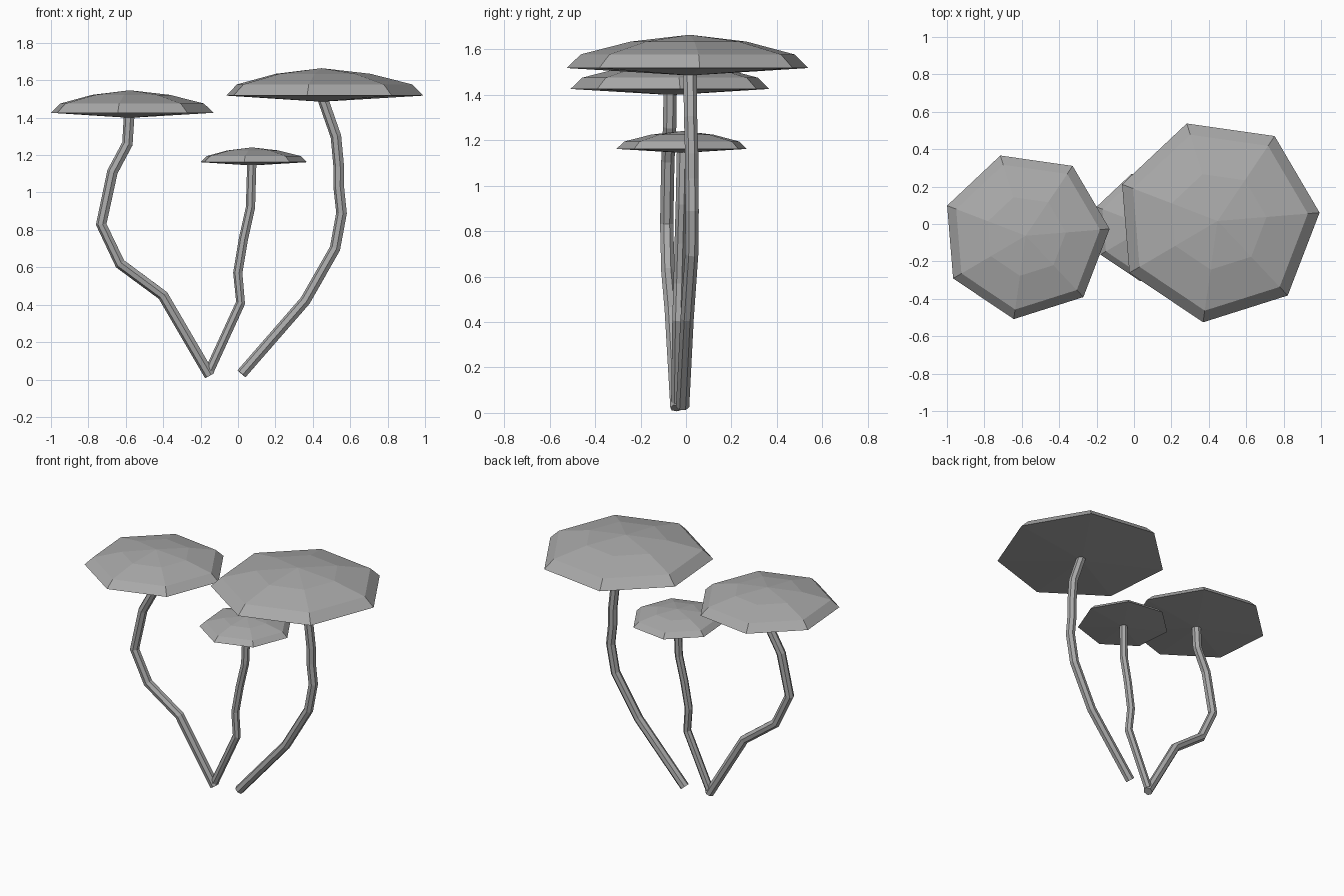
import bpy
import bmesh
from math import cos, sin, pi, radians
from mathutils import Vector

cube = bpy.data.objects.get("Cube")
if cube:
    bpy.data.objects.remove(cube, do_unlink=True)

grey = bpy.data.materials.new("plain_grey")
grey.use_nodes = True
grey.diffuse_color = (0.4, 0.4, 0.4, 1)
grey.node_tree.nodes["Principled BSDF"].inputs["Base Color"].default_value = (0.4, 0.4, 0.4, 1)

SIDES = 7
TURN = radians(4.7)


def finish(bm, name):
    bmesh.ops.recalc_face_normals(bm, faces=bm.faces[:])
    mesh = bpy.data.meshes.new(name)
    bm.to_mesh(mesh)
    bm.free()
    mesh.materials.append(grey)
    bpy.context.collection.objects.link(bpy.data.objects.new(name, mesh))


def bridge(bm, a, b):
    for i in range(SIDES):
        j = (i + 1) % SIDES
        bm.faces.new((a[i], a[j], b[j], b[i]))


def fan(bm, ring, tip):
    for i in range(SIDES):
        bm.faces.new((ring[i], ring[(i + 1) % SIDES], tip))


def cap(name, x, y, rim_z, radius):
    """Seven-sided shallow dome; profile is relative to the radius."""
    bm = bmesh.new()
    rings = []
    for r, h in ((1, 0), (0.885, 0.11), (0.48, 0.213)):
        rings.append([bm.verts.new((x + radius * r * cos(TURN + 2 * pi * i / SIDES),
                                    y + radius * r * sin(TURN + 2 * pi * i / SIDES),
                                    rim_z + radius * h)) for i in range(SIDES)])
    for a, b in zip(rings, rings[1:]):
        bridge(bm, a, b)
    fan(bm, rings[-1], bm.verts.new((x, y, rim_z + radius * 0.268)))
    fan(bm, rings[0], bm.verts.new((x, y, rim_z - radius * 0.06)))
    finish(bm, name)


def stem(name, points, radius=0.03):
    """Faceted tube with mitred joints along a bent path."""
    bm = bmesh.new()
    pts = [Vector(p) for p in points]
    rings = []
    for k, p in enumerate(pts):
        t = (pts[min(k + 1, len(pts) - 1)] - pts[max(k - 1, 0)]).normalized()
        u = t.cross(Vector((0, 1, 0))).normalized()
        v = t.cross(u)
        rings.append([bm.verts.new(p + radius * (u * cos(2 * pi * i / SIDES) + v * sin(2 * pi * i / SIDES)))
                      for i in range(SIDES)])
    for a, b in zip(rings, rings[1:]):
        bridge(bm, a, b)
    bm.faces.new(rings[0])
    bm.faces.new(rings[-1])
    finish(bm, name)


# Caps
cap("large_cap", 0.447, 0.016, 1.518, 0.547)
cap("medium_cap", -0.579, -0.063, 1.426, 0.45)
cap("small_cap", 0.075, -0.014, 1.162, 0.295)

# Stems
stem("large_stem", [(0.02, -0.015, 0.03), (0.36, 0.005, 0.42), (0.52, 0.025, 0.70),
                    (0.555, 0.027, 0.89), (0.54, 0.025, 1.03), (0.54, 0.025, 1.14),
                    (0.525, 0.02, 1.30), (0.455, 0.018, 1.50)])
stem("medium_stem", [(-0.15, -0.04, 0.022), (-0.40, -0.065, 0.45), (-0.63, -0.08, 0.62),
                     (-0.73, -0.085, 0.83), (-0.67, -0.08, 1.11), (-0.59, -0.072, 1.26),
                     (-0.58, -0.07, 1.42)])
stem("small_stem", [(-0.15, -0.04, 0.05), (0.015, -0.035, 0.41), (0, -0.03, 0.57),
                    (0.03, -0.025, 0.75), (0.068, -0.02, 0.92), (0.075, -0.015, 1.16)], 0.026)
